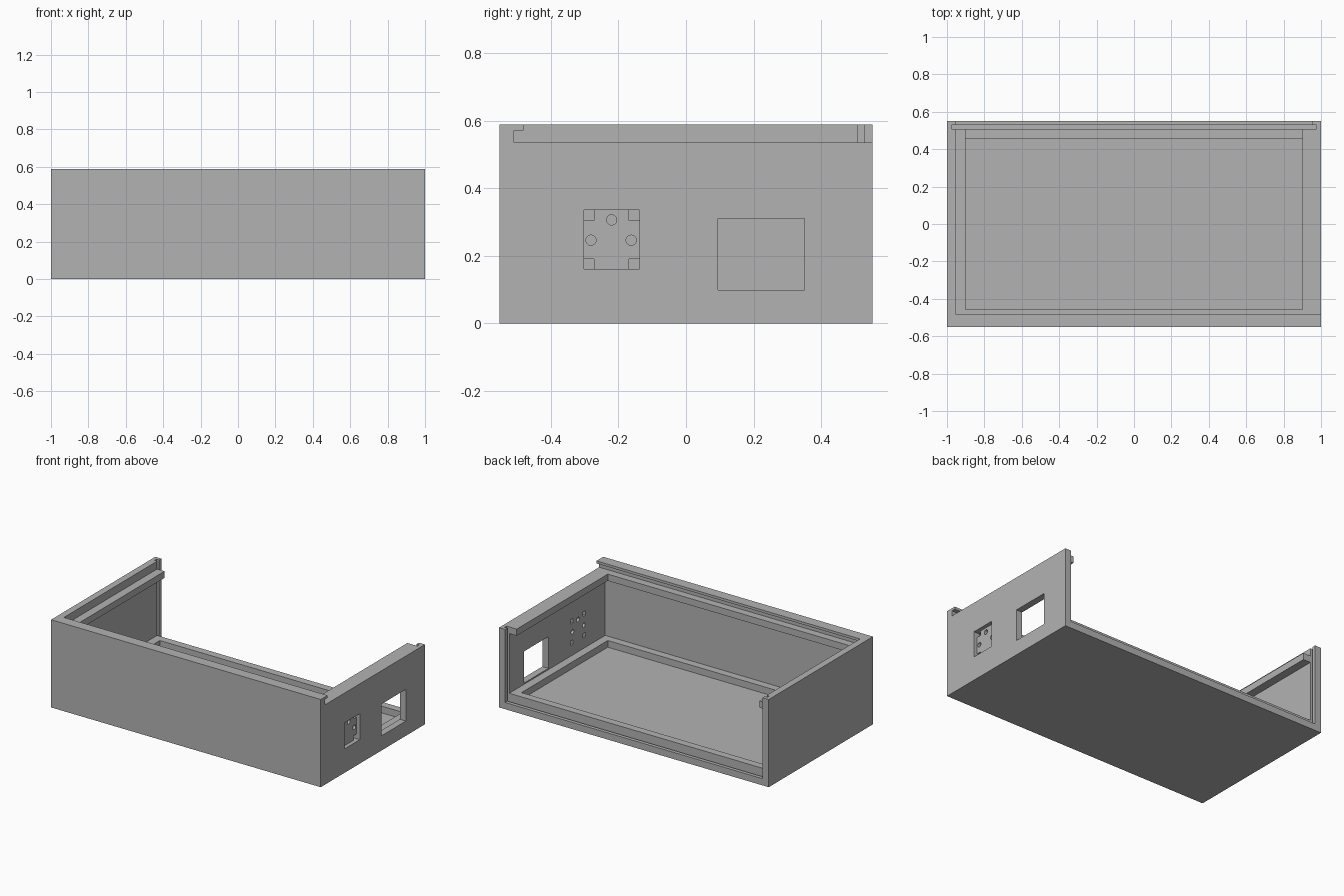
import bpy
import bmesh
import math
from mathutils import Matrix, Vector

cube = bpy.data.objects.get("Cube")
if cube:
    bpy.data.objects.remove(cube, do_unlink=True)

grey = bpy.data.materials.new("plain grey")
grey.use_nodes = True
COLOUR = (0.45, 0.45, 0.45, 1)
grey.diffuse_color = COLOUR
grey.node_tree.nodes["Principled BSDF"].inputs["Base Color"].default_value = COLOUR

# Main dimensions
X, Y, TOP = 1.0, 0.552, 0.588       # outer half sizes and height
T = 0.045                           # wall and floor thickness
IX, IY = X - T, Y - T + 0.001       # inner wall faces
RX, RY = 0.9, 0.457                 # inner edge of the rims
LEDGE = 0.535                       # height the lid slides on
SLOT_END, SLOT_DEPTH = 0.528, 0.02  # slot for the back panel


def finish(name, bm):
    bmesh.ops.recalc_face_normals(bm, faces=bm.faces)
    mesh = bpy.data.meshes.new(name)
    bm.to_mesh(mesh)
    bm.free()
    mesh.materials.append(grey)
    obj = bpy.data.objects.new(name, mesh)
    bpy.context.collection.objects.link(obj)
    return obj


def box(name, x, y, z):
    """Box from three (low, high) ranges."""
    bm = bmesh.new()
    bmesh.ops.create_cube(bm, size=1)
    for v in bm.verts:
        v.co = Vector([(r[0] + r[1]) / 2 + c * (r[1] - r[0])
                       for r, c in zip((x, y, z), v.co)])
    return finish(name, bm)


def peg(name, y, z, radius):
    """Round cutter running through the right-hand wall."""
    bm = bmesh.new()
    place = Matrix.Translation((IX, y, z)) @ Matrix.Rotation(math.pi / 2, 4, 'Y')
    bmesh.ops.create_cone(bm, cap_ends=True, segments=32, radius1=radius,
                          radius2=radius, depth=0.3, matrix=place)
    return finish(name, bm)


def cut(obj, cutters):
    for c in cutters:
        c.hide_render = True
        mod = obj.modifiers.new("cut", 'BOOLEAN')
        mod.operation = 'DIFFERENCE'
        mod.solver = 'EXACT'
        mod.object = c
    bpy.context.view_layer.update()
    graph = bpy.context.evaluated_depsgraph_get()
    mesh = bpy.data.meshes.new_from_object(obj.evaluated_get(graph))
    obj.modifiers.clear()
    obj.data = mesh
    for c in cutters:
        bpy.data.objects.remove(c, do_unlink=True)


def panel_slot():
    return box("slot_cutter", (-IX - SLOT_DEPTH, IX + SLOT_DEPTH),
               (IY, SLOT_END), (T - SLOT_DEPTH, 1))


# Floor with a groove near its open back edge
floor = box("floor", (-IX, IX), (-IY, Y), (0, T))
cut(floor, [panel_slot()])

# Front wall with an overhanging lip that holds the lid
box("front_wall", (-X, X), (-Y, -IY), (0, TOP))
box("front_lip", (-IX, X), (-IY, -0.48), (0.571, TOP))

# Side walls: the left one is full height, the right one lets the lid slide in
left_of_front = box("tall_side_wall", (-X, -IX), (-IY, Y), (0, TOP))
cut(left_of_front, [panel_slot()])

ported = box("ported_side_wall", (IX, X), (-IY, Y), (0, LEDGE))
y0, y1, z0, z1, s = -0.302, -0.138, 0.161, 0.335, 0.03
through = (IX - 0.1, X + 0.1)
cutters = [
    panel_slot(),
    box("window_cutter", through, (0.094, 0.35), (0.099, 0.311)),
    box("recess_cutter", (X - 0.025, X + 0.1), (y0, y1), (z0, z1)),
]
for y in (y0, y1 - s):
    for z in (z0, z1 - s):
        cutters.append(box("pin_cutter", through, (y, y + s), (z, z + s)))
for y, z in ((-0.22, 0.306), (-0.281, 0.246), (-0.162, 0.246)):
    cutters.append(peg("hole_cutter", y, z, 0.015))
cut(ported, cutters)

# Rims around the floor and under the lid (the upper one is open at the back)
for level, z in (("floor", (T, 2 * T)), ("lid", (LEDGE - T, LEDGE))):
    box(level + "_rim_front", (-IX, IX), (-IY, -RY), z)
    for side, sx in (("left", 1), ("right", -1)):
        x = sorted((sx * RX, sx * IX))
        box(level + "_rim_" + side, x, (-RY, IY), z)
box("floor_rim_back", (-RX, RX), (RY, IY), (T, 2 * T))
